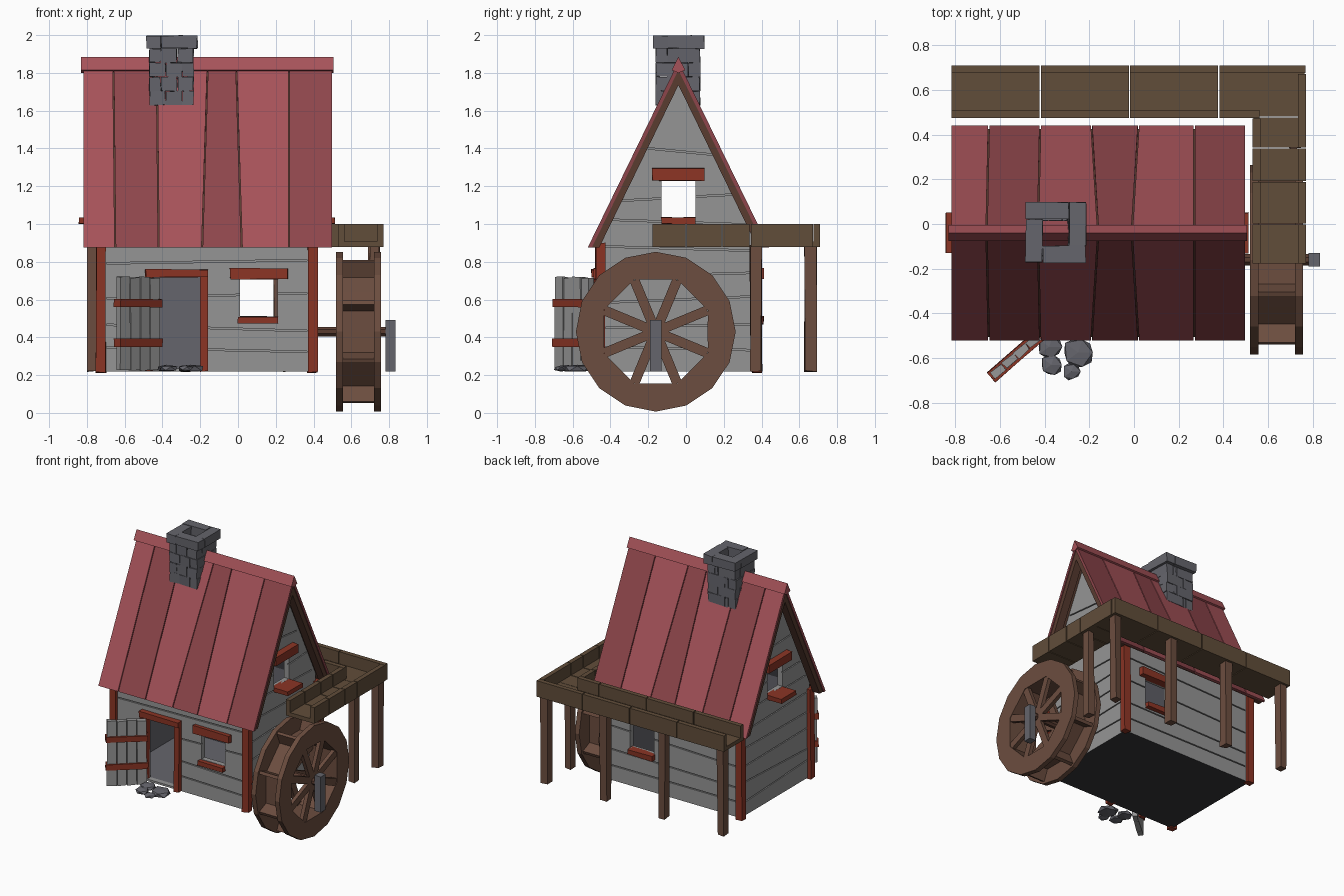
import bpy, bmesh, math, random
from mathutils import Vector, Matrix

if "Cube" in bpy.data.objects:
    bpy.data.objects.remove(bpy.data.objects["Cube"])

random.seed(4)

def mat(name, r, g, b):
    m = bpy.data.materials.new(name)
    m.diffuse_color = (r, g, b, 1)
    m.use_nodes = True
    m.node_tree.nodes["Principled BSDF"].inputs["Base Color"].default_value = m.diffuse_color
    return m

WALL = mat("wall_grey", .30, .30, .30)
STONE = mat("stone", .13, .13, .15)
DARK = mat("dark_floor", .035, .035, .04)
ROOF = [mat("roof_light", .38, .085, .10), mat("roof_dark", .27, .06, .07)]
TRIM = mat("red_trim", .26, .035, .018)
BEAM = mat("beam_brown", .10, .045, .03)
WHEEL = mat("wheel_brown", .15, .075, .05)
FLUME = mat("flume_brown", .12, .075, .042)

def mesh_obj(name, verts, faces, m):
    me = bpy.data.meshes.new(name)
    me.from_pydata([tuple(v) for v in verts], [], faces)
    bm = bmesh.new()
    bm.from_mesh(me)
    bmesh.ops.recalc_face_normals(bm, faces=bm.faces)
    bm.to_mesh(me)
    bm.free()
    if m:
        me.materials.append(m)
    ob = bpy.data.objects.new(name, me)
    bpy.context.collection.objects.link(ob)
    return ob

HEX = [(0, 1, 2, 3), (7, 6, 5, 4), (0, 4, 5, 1), (1, 5, 6, 2), (2, 6, 7, 3), (3, 7, 4, 0)]

def box(name, x, y, z, m, jit=0.0, mtx=None):
    v = [Vector((a, b, c)) for c in z for a, b in
         ((x[0], y[0]), (x[1], y[0]), (x[1], y[1]), (x[0], y[1]))]
    for p in v:
        p += Vector([random.uniform(-jit, jit) for _ in range(3)])
    if mtx:
        v = [mtx @ p for p in v]
    return mesh_obj(name, v, HEX, m)

def prism(name, pts, x0, x1, m):
    """Extrude a (y, z) outline along x."""
    n = len(pts)
    v = [(x, *p) for x in (x0, x1) for p in pts]
    f = [tuple(range(n)), tuple(range(2 * n - 1, n - 1, -1))]
    f += [(i, (i + 1) % n, (i + 1) % n + n, i + n) for i in range(n)]
    return mesh_obj(name, v, f, m)

# Roof geometry: ridge line, slope and eave height
RY, RZ, EAVE, T = -.04, 1.86, .875, 2.05

def half(v, z=EAVE):
    return (RZ - v - z) / T

def chevron(name, v0, v1, x0, x1, m):
    pts = [(RY - half(v0), EAVE), (RY, RZ - v0), (RY + half(v0), EAVE),
           (RY + half(v1), EAVE), (RY, RZ - v1), (RY - half(v1), EAVE)]
    return prism(name, pts, x0, x1, m)

# House shell: hollowed, with openings and board grooves cut in
X0, X1, W = -.725, .395, .415

def house_outline(inset, z0, v):
    h = W - inset
    zs = RZ - v - h * T
    return [(RY - h, z0), (RY + h, z0), (RY + h, zs), (RY, RZ - v), (RY - h, zs)]

walls = prism("house_walls", house_outline(0, .22, .055), X0, X1, WALL)
cutters = [prism("cut_inside", house_outline(.04, .235, .16), X0 + .04, X1 - .04, None),
           box("cut_windows", (.01, .21), (-1, 1), (.51, .71), None),
           box("cut_gables", (-1, 1), (-.13, .05), (1.035, 1.23), None),
           box("cut_door", (-.45, -.20), (-.6, -.3), (.235, .72), None)]
grooves = []
for z in (.335, .45, .62, .80):
    for y in (RY - W, RY + W):
        grooves.append(((X0 + X1) / 2, y, z, X1 - X0 - .06, .02, random.uniform(-.018, .018)))
for z in (.34, .46, .60, .73, .87, 1.01, 1.14, 1.385):
    for x in (X0, X1):
        w = 2 * min(W - .03, half(.1, z))
        grooves.append((x, RY, z, .02, w, random.uniform(-.018, .018)))
gv, gf = [], []
for cx, cy, cz, lx, ly, tilt in grooves:
    k = len(gv)
    for dz in (-.004, .004):
        for a, b in ((-1, -1), (1, -1), (1, 1), (-1, 1)):
            lift = tilt * (a if lx > ly else b)
            gv.append((cx + a * lx / 2, cy + b * ly / 2, cz + dz + lift))
    gf += [tuple(i + k for i in f) for f in HEX]
cutters.append(mesh_obj("cut_grooves", gv, gf, None))
for c in cutters:
    c.hide_render = True
    md = walls.modifiers.new(c.name, 'BOOLEAN')
    md.operation, md.solver, md.object = 'DIFFERENCE', 'EXACT', c
dg = bpy.context.evaluated_depsgraph_get()
cut = bpy.data.meshes.new_from_object(walls.evaluated_get(dg))
walls.modifiers.clear()
walls.data = cut
for c in cutters:
    bpy.data.objects.remove(c)
cut.materials.clear()
for m in (WALL, STONE, DARK):
    cut.materials.append(m)
for p in cut.polygons:
    c = p.center
    inside = X0 + .035 < c.x < X1 - .035 and abs(c.y - RY) < W - .035 and c.z < RZ - .155 - abs(c.y - RY) * T
    p.material_index = 2 if c.z < .225 else 1 if inside else 0

# Corner posts
for x in (X0, X1):
    for y in (RY - W, RY + W):
        box("corner_post", (x - .025, x + .025), (y - .025, y + .025), (.215, .90), TRIM, .004)

# Roof: boards, sheathing, ridge cap and gable beams
top = [-.82, -.66, -.43, -.16, -.01, .27, .50]
low = [-.82, -.65, -.42, -.19, .02, .27, .50]
for s in (-1, 1):
    for i in range(6):
        v = []
        for xt, xl in ((top[i] + .003, low[i] + .003), (top[i + 1] - .003, low[i + 1] - .003)):
            v += [(xt, RY, RZ), (xl, RY + s * half(0), EAVE),
                  (xl, RY + s * half(.045), EAVE), (xt, RY, RZ - .045)]
        mesh_obj("roof_board", v, HEX, ROOF[i % 2])
chevron("roof_sheathing", .03, .06, -.81, .49, BEAM)
prism("ridge_cap", [(RY - .036, 1.815), (RY, 1.885), (RY + .036, 1.815), (RY, 1.80)], -.83, .505, ROOF[0])
for x in (-.81, .43):
    chevron("gable_beam", .055, .125, x, x + .06, BEAM)

# Window lintels and sills on all four walls
for s, y in ((-1, RY - W), (1, RY + W)):
    ys = sorted((y - s * .02, y + s * .035))
    box("window_lintel", (-.04, .265), ys, (.71, .765), TRIM, .004)
    box("window_sill", (0, .21), ys, (.47, .51), TRIM, .004)
for s, x in ((-1, X0), (1, X1)):
    box("gable_lintel", sorted((x - s * .02, x + s * .05)), (-.18, .10), (1.23, 1.295), TRIM, .003)
    box("gable_sill", sorted((x - s * .02, x + s * .117)), (-.13, .05), (1.0, 1.035), TRIM, .002)

# Door frame and open door
fy = (RY - W - .035, RY - W + .03)
box("door_jamb_right", (-.20, -.16), fy, (.22, .74), TRIM, .003)
box("door_jamb_left", (-.49, -.45), fy, (.22, .74), TRIM, .003)
box("door_lintel", (-.49, -.16), (fy[0] - .01, fy[1]), (.72, .76), TRIM, .003)
hinge = Matrix.Translation((-.425, -.50, 0)) @ Matrix.Rotation(math.radians(221), 4, 'Z')
for i in range(4):
    box("door_plank", (i * .07, i * .07 + .066), (-.017, .017), (.225, .715 + .006 * (i % 2)), WALL, .003, hinge)
for z in (.35, .56):
    box("door_band", (-.01, .285), (-.028, .028), (z, z + .043), TRIM, .002, hinge)

# Doorstep stones
for x, y, r in ((-.37, -.63, .055), (-.25, -.575, .075), (-.28, -.66, .042), (-.38, -.55, .06)):
    bm = bmesh.new()
    bmesh.ops.create_icosphere(bm, subdivisions=1, radius=r)
    for v in bm.verts:
        k = random.uniform(.85, 1.12)
        v.co = Vector((x + v.co.x * k, y + v.co.y * k, .235 + max(-.017, min(.02, v.co.z * .4))))
    me = bpy.data.meshes.new("step_stone")
    bm.to_mesh(me)
    bm.free()
    me.materials.append(STONE)
    bpy.context.collection.objects.link(bpy.data.objects.new("step_stone", me))

# Chimney: pinwheel courses of stone blocks around an open flue
def course(x, y, z, t, flip, split):
    cx, cy = sum(x) / 2, sum(y) / 2
    a, b = (t, 0) if flip else (0, t)
    for s in (0, 1):
        ya = (y[0], y[0] + t) if s == 0 else (y[1] - t, y[1])
        xa = (x[0] + (a if s == 0 else b), x[1] - (b if s == 0 else a))
        xb = (x[0], x[0] + t) if s == 0 else (x[1] - t, x[1])
        yb = (y[0] + (b if s == 0 else a), y[1] - (a if s == 0 else b))
        cuts = [xa[0], cx + (.03 if flip else -.03), xa[1]] if split else list(xa)
        for p, q in zip(cuts, cuts[1:]):
            box("chimney_block", (p + .002, q - .002), ya, z, STONE, .003)
        box("chimney_block", xb, (yb[0] + .002, yb[1] - .002), z, STONE, .003)

for i in range(4):
    z = 1.63 + i * .075
    course((-.47, -.235), (-.16, .075), (z, z + .073), .06, i % 2, True)
course((-.485, -.215), (-.173, .098), (1.93, 1.997), .075, 1, False)

# Water wheel
CY, CZ, STEP = -.16, .43, math.pi / 8

def polar(r, i):
    return (CY + r * math.cos(i * STEP), CZ + r * math.sin(i * STEP))

def ring(name, outer, inner, x0, x1):
    v = [(x, *polar(r[i % 2], i)) for x in (x0, x1) for r in (outer, inner) for i in range(16)]
    f = []
    for i in range(16):
        j = (i + 1) % 16
        f += [(i, j, j + 16, i + 16), (i + 32, i + 48, j + 48, j + 32),
              (i, i + 32, j + 32, j), (i + 16, j + 16, j + 48, i + 48)]
    return mesh_obj(name, v, f, WHEEL)

for x in (.52, .72):
    ring("wheel_rim", (.423, .423), (.275, .298), x, x + .037)
    for k in range(4):
        rot = Matrix.Translation((0, CY, CZ)) @ Matrix.Rotation(STEP * (2 * k + 1), 4, 'X')
        box("wheel_spokes", (x + .004, x + .033), (-.295, .295), (-.026, .026), WHEEL, 0, rot)
ring("wheel_drum", (.296, .32), (.276, .299), .557, .72)
for k in range(8):
    rot = Matrix.Translation((0, CY, CZ)) @ Matrix.Rotation(STEP * (2 * k + 1), 4, 'X')
    box("wheel_paddle", (.555, .722), (.30, .405), (-.012, .012), WHEEL, 0, rot)
prism("wheel_axle", [polar(.027, 2 * i + 1) for i in range(8)], .36, .80, BEAM)
box("axle_support", (.78, .833), (-.19, -.13), (.22, .492), STONE)

# Flume: L-shaped trough on legs
def run(name, cuts, fixed, z, along_x):
    for a, b in zip(cuts, cuts[1:]):
        s = (a + .003, b - .003)
        box(name, s if along_x else fixed, fixed if along_x else s, z, FLUME)

FL, WZ = (.878, .908), (.878, 1.0)
xs, ys = [-.82, -.42, -.02, .38], [-.18, 0, .19, .34]
run("flume_floor_back", xs + [.765], (.48, .705), FL, True)
run("flume_floor_side", ys + [.48], (.535, .765), FL, False)
run("flume_wall_back", xs + [.77], (.675, .71), WZ, True)
run("flume_wall_inner", xs + [.565], (.475, .51), WZ, True)
run("flume_wall_side", ys + [.675], (.735, .77), WZ, False)
run("flume_wall_house", ys + [.475], (.53, .565), WZ, False)
for x, y in ((-.775, .66), (-.28, .66), (.22, .66), (.72, .66), (.72, .37)):
    box("flume_leg", (x - .027, x + .027), (y - .03, y + .03), (.22, .885), WHEEL, .005)
